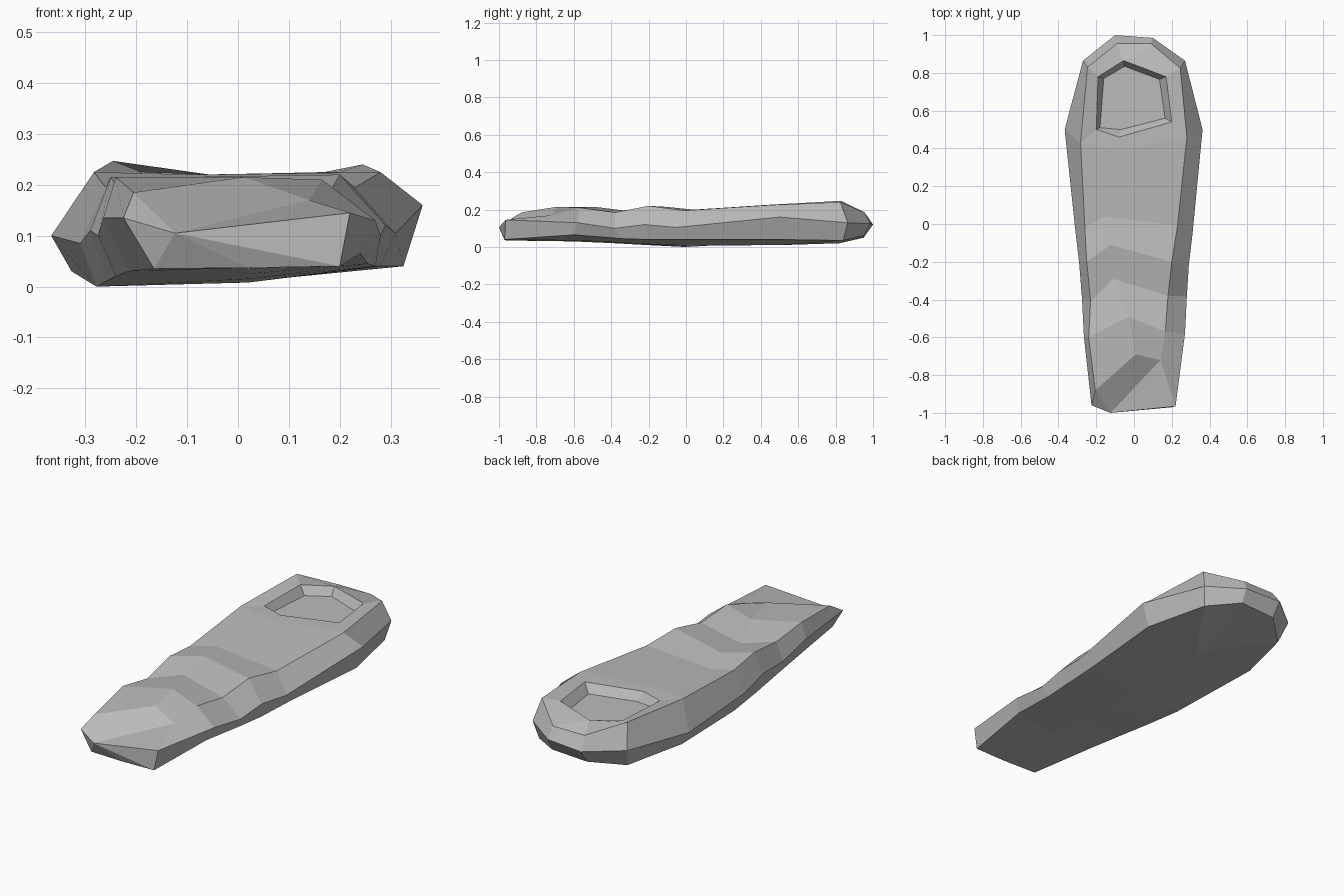
import bpy
import bmesh

# Remove the default object only
default_cube = bpy.data.objects.get("Cube")
if default_cube:
    bpy.data.objects.remove(default_cube, do_unlink=True)

# One plain fabric colour
fabric = bpy.data.materials.new("grey_fabric")
fabric.use_nodes = True
grey = (0.5, 0.5, 0.5, 1)
fabric.diffuse_color = grey
fabric.node_tree.nodes["Principled BSDF"].inputs["Base Color"].default_value = grey

bag = bmesh.new()


def points(coordinates):
    """Add vertices given in hundredths of a unit."""
    return [bag.verts.new([value / 100 for value in point]) for point in coordinates]


def face(*corners):
    bag.faces.new(corners)


def strip(first, second, closed=False):
    """Join two equally long lines of vertices with quads."""
    if closed:
        first, second = first + first[:1], second + second[:1]
    pairs = list(zip(first, second))
    for (a, b), (d, c) in zip(pairs, pairs[1:]):
        face(a, b, c, d)


# Lengthwise seams of the body, each running from the foot to the shoulders
left_floor = points([(-16.5, -96, 3.5), (-21.5, -60, 3), (-24, -38, 2),
                     (-26, -20, 1), (-27.8, 0, 0), (-32.7, 50, 3)])
left_side = points([(-22.5, -96, 13.5), (-26.5, -60, 13.5), (-27.5, -40, 10),
                    (-29, -21, 11), (-31, -4, 8.5), (-36.7, 50, 10)])
left_seam = points([(-20.5, -88, 18.5), (-24, -60, 21.5), (-23, -41, 18.5),
                    (-25, -20, 21.5), (-26, -2, 19.5), (-28.3, 43, 22.5)])
ridge = points([(1, -69, 21.5), (-3, -49, 21.5), (-11, -29, 19),
                (-12, -11, 21.5), (-16, 4, 20), (-8, 39, 22)])
right_seam = points([(14, -72, 17), (16.5, -57, 21), (18, -38, 18.5),
                     (20, -20, 22), (23, -1, 19.5), (28, 46, 22.5)])
right_side = points([(22, -96.5, 14.5), (27, -58, 13), (28, -38, 10),
                     (29, -22, 12), (31, -5, 10.5), (36.3, 50, 16)])
right_floor = points([(20, -97, 4), (24, -60, 6.5), (25.5, -35, 4.5),
                      (27, -20, 4), (28, 0, 4), (32.5, 50, 4)])
floor_middle = points([(2, -97, 3.7), (2, -60, 3.5), (2, -38, 2.5),
                       (2, -20, 1.5), (2, 0, .8), (2, 50, 1)])

# Quilted body wrapped around all the seams
seams = [left_floor, left_side, left_seam, ridge,
         right_seam, right_side, right_floor, floor_middle]
for seam, neighbour in zip(seams, seams[1:] + seams[:1]):
    strip(seam, neighbour)

# Folded foot end gathered to one tip
tip, = points([(-12.4, -100, 10.5)])
foot = [seam[0] for seam in seams]
face(foot[2], foot[3], foot[4], tip)
for a, b in zip(foot, foot[1:] + foot[:1]):
    if a not in foot[2:4]:
        face(a, b, tip)

# Rounded hood: floor, side and top edges carried around the head
hood_floor = points([(-24, 82, 2), (-10, 95, 5), (10, 95, 6), (25, 84, 3.5)])
hood_side = points([(-27, 86.5, 12), (-10, 100, 12), (10, 98.5, 12.5), (27, 86.5, 13)])
hood_top = points([(-24.6, 83, 24.7), (-9, 95.5, 18.5), (9, 95.5, 18.5), (24.5, 82.5, 24)])
hood_floor = [left_floor[-1]] + hood_floor + [right_floor[-1]]
hood_side = [left_side[-1]] + hood_side + [right_side[-1]]
hood_top = [left_seam[-1]] + hood_top + [right_seam[-1]]
strip(hood_floor, hood_side)
strip(hood_side, hood_top)
for a, b in zip(hood_floor, hood_floor[1:]):
    face(a, b, floor_middle[-1])

# Face opening with sloping walls and a sunken pad
rim = points([(-20, 50, 22), (-19, 78, 22.5), (-5.5, 86.5, 22),
              (17, 78, 22.5), (20, 54, 22.5), (-8, 46, 22)])
pad = points([(-18, 51, 18), (-16, 77, 18), (-5, 83.5, 18),
              (13.5, 76.5, 18), (16.5, 56, 18), (-7, 50, 18)])
border = hood_top[:2] + hood_top[3:] + [ridge[-1]]
face(hood_top[1], hood_top[2], rim[2], rim[1])
face(hood_top[2], hood_top[3], rim[2])
for i in range(len(rim)):
    j = (i + 1) % len(rim)
    if i != 1:
        face(border[i], border[j], rim[j], rim[i])
strip(rim, pad, closed=True)
face(*pad)

# Finish the flat-shaded shell
bmesh.ops.recalc_face_normals(bag, faces=bag.faces[:])
mesh = bpy.data.meshes.new("sleeping_bag")
bag.to_mesh(mesh)
bag.free()
mesh.materials.append(fabric)
sleeping_bag = bpy.data.objects.new("sleeping_bag", mesh)
bpy.context.collection.objects.link(sleeping_bag)
